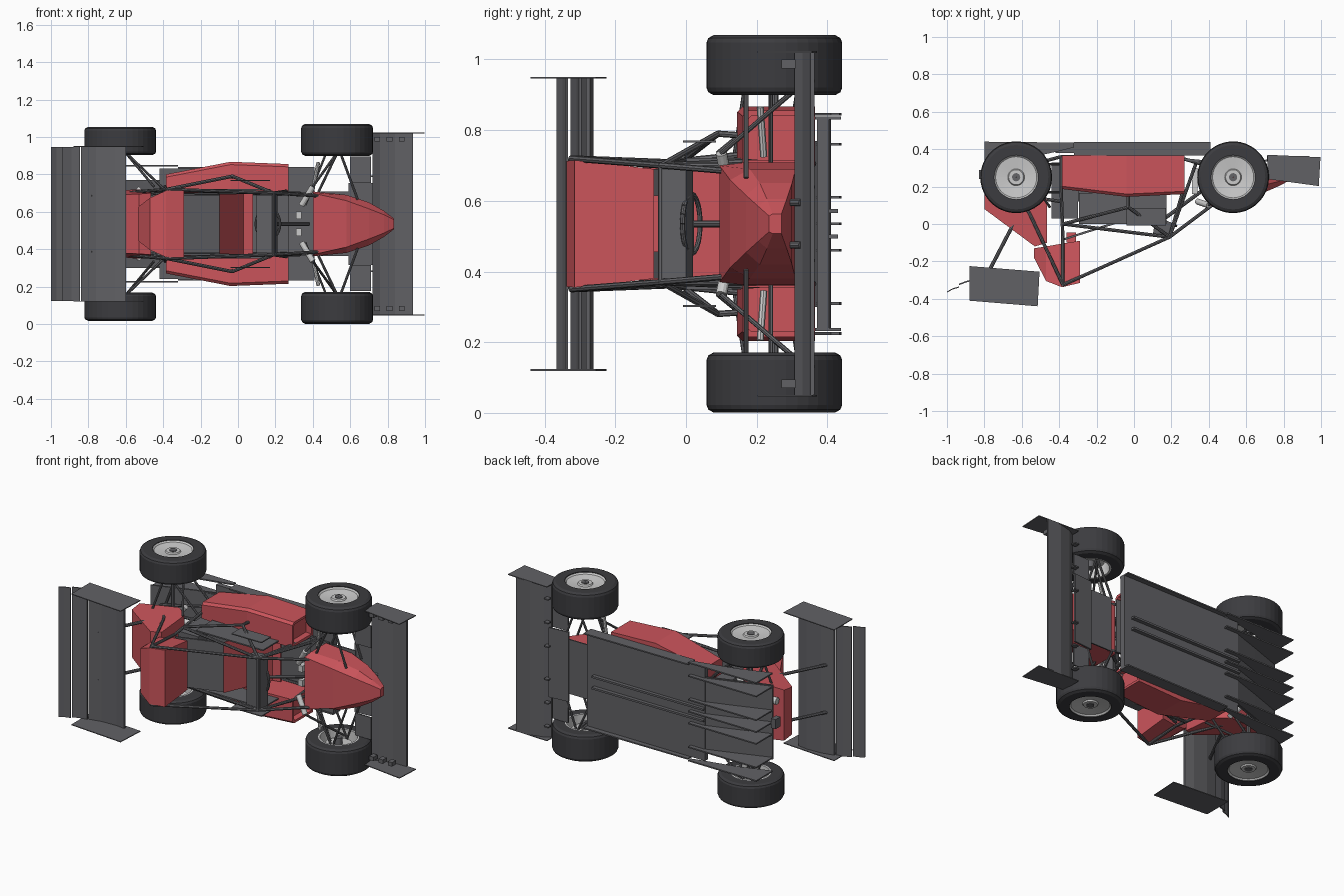
import bpy, bmesh
from math import sin, cos, pi
from mathutils import Vector

if "Cube" in bpy.data.objects:
    bpy.data.objects.remove(bpy.data.objects["Cube"])

C = 0.535  # centre line: the car lies on its side, roof towards -y, nose towards +x


def mat(name, c):
    m = bpy.data.materials.new(name)
    m.diffuse_color = (*c, 1)
    m.use_nodes = True
    m.node_tree.nodes["Principled BSDF"].inputs["Base Color"].default_value = m.diffuse_color
    return m


RED = mat("red_paint", (0.6, 0.09, 0.105))
DARK = mat("dark_panel", (0.12, 0.12, 0.13))
TUBE = mat("tube_grey", (0.13, 0.13, 0.14))
TYRE = mat("rubber", (0.045, 0.045, 0.05))
RIM = mat("rim_grey", (0.55, 0.55, 0.57))


def mesh(name, verts, faces, m):
    """verts are (x, y, w) with w measured from the centre line"""
    bm = bmesh.new()
    vs = [bm.verts.new((x, y, C + w)) for x, y, w in verts]
    for f in faces:
        bm.faces.new([vs[i] for i in f])
    bmesh.ops.recalc_face_normals(bm, faces=bm.faces)
    me = bpy.data.meshes.new(name)
    bm.to_mesh(me)
    bm.free()
    me.materials.append(m)
    ob = bpy.data.objects.new(name, me)
    bpy.context.collection.objects.link(ob)
    return ob


def loft(name, rings, m, caps=True, loop=False):
    n, k = len(rings[0]), len(rings)
    v = [p for r in rings for p in r]
    f = [(i * n + j, i * n + (j + 1) % n, (i + 1) % k * n + (j + 1) % n, (i + 1) % k * n + j)
         for i in range(k if loop else k - 1) for j in range(n)]
    if caps and not loop:
        f += [tuple(range(n)), tuple(range((k - 1) * n, k * n))]
    return mesh(name, v, f, m)


def plate(name, prof, w0, w1, m=DARK):
    return loft(name, [[(x, y, w) for x, y in prof] for w in (w0, w1)], m)


def box(name, x0, x1, y0, y1, w0, w1, m=DARK):
    return plate(name, [(x0, y0), (x1, y0), (x1, y1), (x0, y1)], w0, w1, m)


def strip(name, line, t, w0, w1, m=DARK):
    """sheet of thickness t following a line in x, y"""
    return plate(name, line + [(x, y + t) for x, y in reversed(line)], w0, w1, m)


def tube(name, pts, r=0.008, m=TUBE, n=8):
    for a, b in zip(pts, pts[1:]):
        a, b = Vector(a), Vector(b)
        d = (b - a).normalized()
        u = d.orthogonal().normalized()
        v = d.cross(u)
        loft(name, [[p + r * (cos(2 * pi * i / n) * u + sin(2 * pi * i / n) * v) for i in range(n)]
                    for p in (a, b)], m)


def lathe(name, x, y, prof, m, n=36):
    """spin (radius, w) profile about a line parallel to the axle"""
    loft(name, [[(x + r * cos(2 * pi * i / n), y + r * sin(2 * pi * i / n), w) for r, w in prof]
                for i in range(n)], m, loop=True)


def flip(pts, s):
    return [(x, y, w * s) for x, y, w in pts]


# wheels
for s in (1, -1):
    for end, x, c, h in (("front", 0.53, 0.449, 0.085), ("rear", -0.63, 0.443, 0.075)):
        tyre = [(.118, -h), (.172, -h), (.187, -h * .9), (.192, -h * .75), (.192, h * .75),
                (.187, h * .9), (.172, h), (.118, h)]
        lathe(end + "_tyre", x, .25, [(r, s * (c + w)) for r, w in tyre], TYRE)
        rim = [(.118, -h), (.118, h * .95), (.11, h * .85), (.045, h * .75), (.04, h * .85), (.002, h * .85),
               (.002, h * .55), (.1, h * .5), (.108, -h)]
        lathe(end + "_rim", x, .25, [(r, s * (c + w)) for r, w in rim], RIM)
        lathe(end + "_hub", x, .25, [(.002, s * (c - h)), (.022, s * (c - h)), (.022, s * (c + h * .9)),
                                     (.002, s * (c + h * .9))], TUBE, 16)
        lathe(end + "_brake_disc", x, .25, [(.002, s * (c - h * .5)), (.08, s * (c - h * .5)),
                                            (.08, s * (c - h * .35)), (.002, s * (c - h * .35))], RIM, 24)

# nose cone
rings = []
for x, y0, y1, w, k in ((.4, .095, .31, .173, .95), (.58, .125, .31, .155, .8), (.7, .17, .30, .115, .7),
                        (.78, .205, .285, .07, .7), (.835, .235, .27, .028, .8)):
    ym = y0 + (y1 - y0) * .3
    rings.append([(x, y0, -w * k), (x, y0, w * k), (x, ym, w), (x, y1, w), (x, y1, -w), (x, ym, -w)])
loft("nose_cone", rings, RED)

# sidepods with recessed inlets
for s in (1, -1):
    secs = [(-.385, .187, .265), (-.04, .145, .332), (.27, .16, .32)]
    rings = [[(x, y, .165), (x, y, o - .015), (x, y + .015, o), (x, .365, o), (x, .365, .165)]
             for x, y, o in secs]
    rings.append([(.27, .175, .18), (.27, .175, .295), (.27, .185, .305), (.27, .35, .305), (.27, .35, .18)])
    rings.append([(.23, y, w) for _, y, w in rings[-1]])
    loft("sidepod", [flip(r, s) for r in rings], RED)

# headrest fairing and engine cover
loft("headrest_fairing", [
    [(-.29, -.315, -.18), (-.29, -.315, .18), (-.29, -.09, .155), (-.29, -.09, -.155)],
    [(-.385, -.338, -.178), (-.385, -.338, .178), (-.385, -.105, .155), (-.385, -.105, -.155)],
    [(-.47, -.305, -.14), (-.47, -.305, .14), (-.47, -.12, .14), (-.47, -.12, -.14)],
    [(-.535, -.18, -.09), (-.535, -.18, .09), (-.535, -.13, .09), (-.535, -.13, -.09)]], RED)
loft("engine_cover", [
    [(-.465, -.1, -.165), (-.465, -.1, .165), (-.465, .13, .185), (-.465, .13, -.185)],
    [(-.53, -.12, -.16), (-.53, -.12, .16), (-.55, .2, .185), (-.55, .2, -.185)],
    [(-.8, .08, -.15), (-.8, .08, .15), (-.8, .16, .16), (-.8, .16, -.16)]], RED)
box("head_pad", -.36, -.31, -.1, -.045, -.08, .08, RED)

# cockpit: seat, firewall, dash, footwell
strip("seat_back", [(-.1, 0), (.03, .3)], .012, -.16, .16, RED)
strip("seat_base", [(.03, .3), (.08, .31)], .012, -.16, .16, RED)
strip("firewall", [(-.38, -.09), (-.29, -.06), (-.1, 0)], .012, -.155, .155)
box("engine_block", -.44, -.3, .03, .33, -.13, .13)
box("fuel_tank", -.3, -.1, .12, .35, -.14, .14)
plate("dashboard", [(.1, -.06), (.2, -.065), (.21, 0), (.17, .02), (.11, 0)], -.155, .155)
for w in (-.045, .045):
    box("pedal", .31, .34, .16, .3, w - .02, w + .02, RIM)
tube("steering_column", [(.15, .02, 0), (.38, .19, 0)], .01)
wheel = [(.16 + .065 * cos(a), .015 - .025 * cos(a), .085 * sin(a)) for a in [i * pi / 10 for i in range(21)]]
tube("steering_wheel", wheel, .007)
tube("steering_spokes", [wheel[5], wheel[15]], .008)

# floor, skirts and diffuser
plate("floor", [(-.42, .38), (.41, .37), (.41, .405), (-.42, .41)], -.295, .295)
strip("diffuser", [(-.8, .265), (-.6, .335), (-.42, .395)], .012, -.235, .235)
strip("footwell_floor", [(.27, .34), (.41, .325)], .012, -.17, .17)
strip("nose_undertray", [(.44, .318), (.6, .318)], .008, -.172, .172)
for w in (-.31, -.225, -.075, 0, .075, .225, .31):
    plate("diffuser_strake", [(-.8, .275), (-.6, .345), (-.4, .39), (-.32, .41), (-.32, .435), (-.8, .44)],
          w - .004, w + .004)
for s in (1, -1):
    box("floor_skirt", -.32, .41, .365, .438, s * .295, s * .303)
    box("floor_skid", -.42, .36, .4, .43, s * .03, s * .042)
    box("side_panel", -.295, .175, 0, .165, s * .178, s * .186)
    box("side_wing_panel", -.04, .17, -.008, .085, s * .23, s * .236)

# rear wing
strip("rear_wing_main", [(-.6, -.283), (-.66, -.274), (-.76, -.278), (-.84, -.295)], .012, -.412, .412)
strip("rear_wing_flap", [(-.845, -.303), (-.89, -.31), (-.935, -.327)], .008, -.412, .412)
strip("rear_wing_upper_flap", [(-.935, -.34), (-.97, -.35), (-1, -.367)], .006, -.412, .412)

# front wing
strip("front_wing_main", [(.72, .307), (.76, .33), (.84, .35), (.935, .352)], .012, -.485, .485)
strip("front_wing_inner_plane", [(.59, .323), (.72, .335)], .01, -.22, .22)

for s in (1, -1):
    plate("rear_wing_endplate", [(-.88, -.225), (-.505, -.255), (-.515, -.44), (-.88, -.41)],
          s * .411, s * .416)
    plate("front_wing_endplate", [(.715, .37), (.997, .357), (.988, .203), (.715, .24)],
          s * .484, s * .489)
    box("front_wing_outer_plane", .6, .71, .315, .323, s * .22, s * .36)
    for i in range(3):
        box("wing_tab", .73 + .065 * i, .76 + .065 * i, .27, .31, s * .44, s * .465)
    for w in (.1, .25, .4):
        box("wing_under_tab", .71, .74, .335, .365, s * w, s * (w + .008))
    tube("front_wing_mount", [(.7, .27, s * .06), (.75, .325, s * .06)], .01)
    tube("rear_wing_strut", [(-.6, .06, s * .15), (-.66, -.03, s * .15), (-.79, -.28, s * .15)], .01)

    # space frame: hoops, braces, side structure
    def frame(name, *pts, r=.009):
        tube(name, flip(pts, s), r)

    frame("main_hoop", (-.38, -.325, 0), (-.38, -.325, .185), (-.38, -.09, .17), (-.39, .2, .2), (-.39, .36, .17))
    frame("hoop_front_brace", (-.38, -.325, .185), (.19, -.07, .165))
    frame("hoop_rear_brace", (-.38, -.325, .185), (-.56, .06, .17), (-.72, .25, .13))
    frame("front_hoop", (.19, -.07, 0), (.19, -.07, .165), (.26, .17, .175), (.26, .35, .16))
    frame("nose_brace", (.19, -.07, .165), (.43, .11, .15), (.43, .3, .15), (.26, .35, .16))
    frame("nose_diagonal", (.19, -.07, .165), (.33, .32, .165))
    frame("nose_cross_tube", (.43, .11, .15), (.43, .11, 0))
    frame("upper_side_tube", (-.38, 0, .18), (.19, -.07, .165))
    frame("side_bar", (-.38, .0, .185), (-.03, .09, .255), (.19, -.07, .165))
    frame("side_strut", (-.03, .09, .255), (-.03, .16, .25), (.26, .17, .175))
    frame("lower_side_tube", (-.39, .36, .17), (.26, .35, .16))
    frame("rear_lower_tube", (-.39, .36, .17), (-.72, .27, .13), (-.72, .27, 0))
    frame("rear_upper_tube", (-.39, .12, .18), (-.72, .17, .14), (-.72, .27, .13))

    # suspension arms, rods and dampers
    for y in (.17, .32):
        frame("front_wishbone", (.43, y, .17), (.54, y, .4), (.64, y, .13), r=.007)
        frame("rear_wishbone", (-.4, y, .19), (-.62, y, .4), (-.7, y - .04, .14), r=.007)
    frame("front_pushrod", (.53, .31, .38), (.4, .1, .2), r=.007)
    frame("rear_pushrod", (-.6, .31, .38), (-.45, .09, .2), r=.007)
    frame("track_rod", (.36, .24, .1), (.48, .24, .4), r=.006)
    frame("drive_shaft", (-.63, .25, 0), (-.63, .25, .4), r=.012)
    tube("front_damper", flip([(.4, .1, .2), (.34, .12, .1)], s), .016, RIM, 12)
    tube("front_damper_rod", flip([(.43, .21, .33), (.4, .22, .19)], s), .01, RIM)
    tube("rear_damper", flip([(-.52, .22, .19), (-.6, .22, .1)], s), .016, RIM, 12)

# rear details
box("rear_light", -.83, -.8, .24, .29, -.03, .03)
tube("exhaust", [(-.45, .22, .09), (-.65, .21, .1), (-.78, .2, .1)], .022, RIM, 14)
lathe("differential", -.63, .25, [(.002, -.05), (.06, -.04), (.06, .04), (.002, .05)], TUBE, 20)
